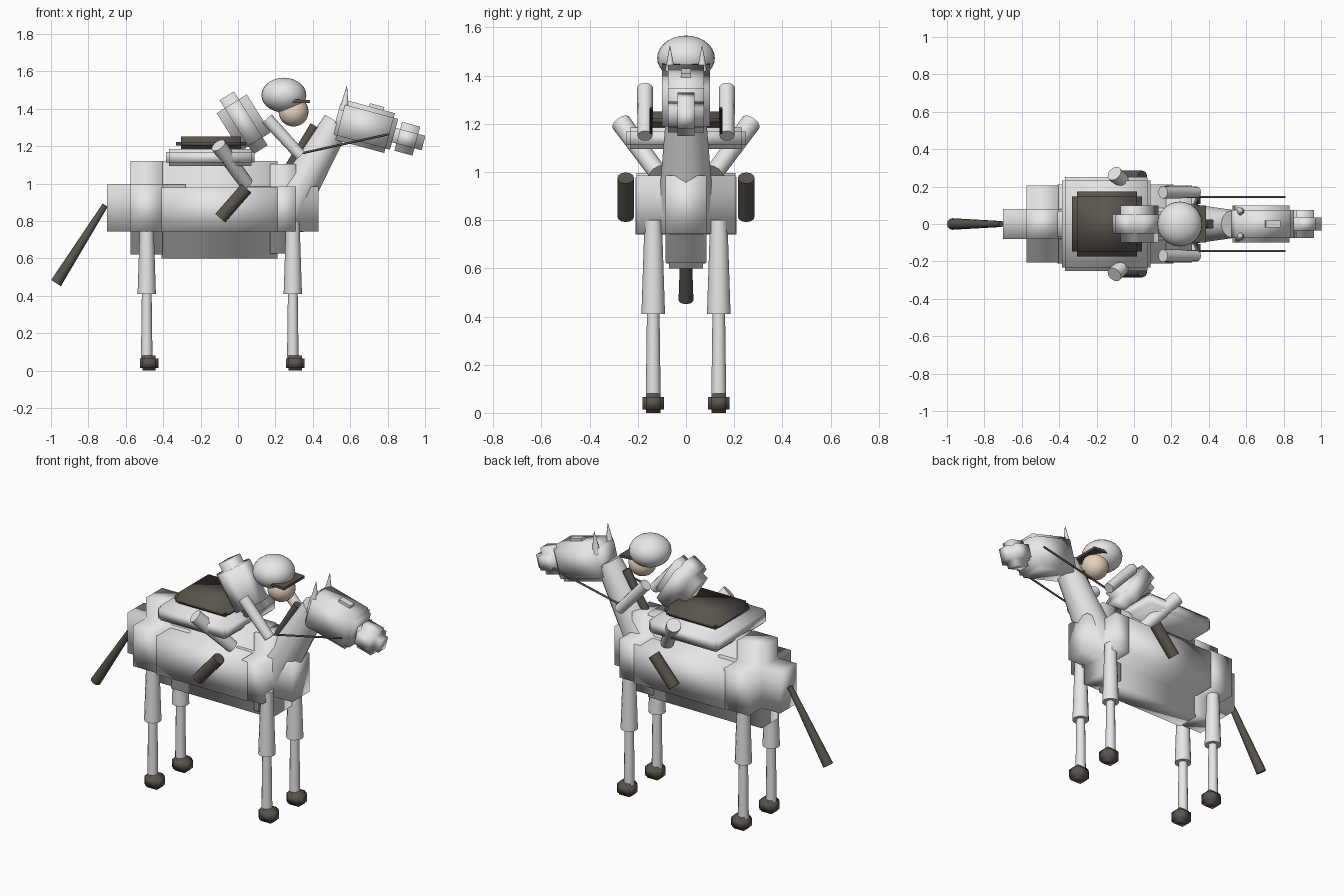
import bpy, bmesh, math
from mathutils import Vector, Matrix

old = bpy.data.objects.get("Cube")
if old:
    bpy.data.objects.remove(old, do_unlink=True)


def material(name, rgb):
    m = bpy.data.materials.new(name)
    m.use_nodes = True
    m.diffuse_color = (*rgb, 1)
    m.node_tree.nodes["Principled BSDF"].inputs["Base Color"].default_value = (*rgb, 1)
    return m


WHITE = material("pale grey", (0.8, 0.8, 0.8))
DARK = material("dark brown grey", (0.10, 0.09, 0.075))
SKIN = material("skin", (0.8, 0.66, 0.53))


def finish(name, bm, mat, smooth=True):
    bmesh.ops.recalc_face_normals(bm, faces=bm.faces)
    mesh = bpy.data.meshes.new(name)
    bm.to_mesh(mesh)
    bm.free()
    for p in mesh.polygons:
        p.use_smooth = smooth
    mesh.materials.append(mat)
    ob = bpy.data.objects.new(name, mesh)
    bpy.context.collection.objects.link(ob)
    return ob


def padded_block(name, loc, size, r, mat, tilt=0):
    """Core box whose six sides are each pushed outward by r."""
    bm = bmesh.new()
    bmesh.ops.create_cube(bm, size=1)
    bmesh.ops.scale(bm, vec=[s - 2 * r for s in size], verts=bm.verts)
    bm.normal_update()
    sides = [(f, f.normal.copy()) for f in bm.faces]
    normals = [n for _, n in sides]
    out = bmesh.ops.extrude_discrete_faces(bm, faces=[f for f, _ in sides])
    for f in out["faces"]:
        n = max(normals, key=lambda d: d.dot(f.calc_center_median()) /
                (0.5 * sum(abs(d[i]) * (size[i] - 2 * r) for i in range(3))))
        bmesh.ops.translate(bm, vec=n * r, verts=f.verts)
    bmesh.ops.remove_doubles(bm, verts=bm.verts, dist=1e-5)
    ob = finish(name, bm, mat)
    ob.location = loc
    ob.rotation_euler.y = math.radians(tilt)
    return ob


def rod(name, a, b, r1, r2, mat, sides=12):
    """Tapered cylinder between two points with crisp ends."""
    a, b = Vector(a), Vector(b)
    axis = b - a
    bm = bmesh.new()
    bmesh.ops.create_cone(bm, cap_ends=True, segments=sides, radius1=r1,
                          radius2=r2, depth=axis.length)
    turn = axis.to_track_quat('Z', 'Y').to_matrix().to_4x4()
    bmesh.ops.transform(bm, matrix=Matrix.Translation((a + b) / 2) @ turn, verts=bm.verts)
    for e in bm.edges:
        if any(len(f.verts) > 4 for f in e.link_faces):
            e.smooth = False
    return finish(name, bm, mat)


def ball(name, loc, radii, mat):
    bm = bmesh.new()
    bmesh.ops.create_uvsphere(bm, u_segments=24, v_segments=14, radius=1)
    bmesh.ops.scale(bm, vec=radii, verts=bm.verts)
    ob = finish(name, bm, mat)
    ob.location = loc
    return ob


def box(name, loc, size, mat, tilt=0):
    bm = bmesh.new()
    bmesh.ops.create_cube(bm, size=1)
    bmesh.ops.scale(bm, vec=size, verts=bm.verts)
    ob = finish(name, bm, mat, smooth=False)
    ob.location = loc
    ob.rotation_euler.y = math.radians(tilt)
    return ob


# Horse body
padded_block("barrel", (-0.10, 0, 0.86), (0.90, 0.42, 0.52), 0.14, WHITE)
padded_block("hindquarters", (-0.49, 0, 0.87), (0.42, 0.41, 0.50), 0.125, WHITE)
padded_block("chest", (0.24, 0, 0.865), (0.38, 0.41, 0.48), 0.12, WHITE)

# Neck, mane and tail
rod("neck", (0.25, 0, 0.85), (0.53, 0, 1.33), 0.115, 0.075, WHITE)
rod("mane", (0.41, 0, 1.31), (0.27, 0, 1.08), 0.025, 0.025, DARK)
rod("tail", (-0.71, 0, 0.885), (-0.973, 0, 0.468), 0.016, 0.031, DARK)

# Head
padded_block("head", (0.68, 0, 1.305), (0.32, 0.20, 0.22), 0.025, WHITE, 15)
padded_block("muzzle", (0.905, 0, 1.24), (0.18, 0.15, 0.16), 0.04, WHITE, 15)
box("blaze", (0.74, 0, 1.405), (0.08, 0.04, 0.03), WHITE, 15)

# Saddle cloth and saddle
padded_block("saddle_cloth", (-0.148, 0, 1.14), (0.475, 0.50, 0.09), 0.017, WHITE)
padded_block("saddle", (-0.145, 0, 1.213), (0.375, 0.35, 0.075), 0.027, DARK)

# Rider
padded_block("rider_torso", (0.03, 0, 1.325), (0.19, 0.20, 0.34), 0.05, WHITE, -32)
ball("rider_face", (0.297, 0, 1.385), (0.08, 0.08, 0.08), SKIN)
ball("helmet", (0.245, 0, 1.473), (0.12, 0.12, 0.093), WHITE)
box("helmet_brim", (0.338, 0, 1.44), (0.095, 0.20, 0.016), DARK, 3)

# Mirrored parts
for side, s in (("left", 1), ("right", -1)):
    for end, x in (("front", 0.293), ("hind", -0.488)):
        y = 0.136 * s
        rod(f"{end}_{side}_upper_leg", (x, y, 0.41), (x, y, 0.80), 0.049, 0.036, WHITE)
        rod(f"{end}_{side}_lower_leg", (x, y, 0.05), (x, y, 0.43), 0.031, 0.026, WHITE)
        padded_block(f"{end}_{side}_hoof", (x + 0.013, y, 0.04), (0.10, 0.09, 0.08), 0.015, DARK)
    rod(f"{side}_ear", (0.567, 0.066 * s, 1.39), (0.582, 0.067 * s, 1.525), 0.026, 0.001, WHITE)
    rod(f"{side}_rein", (0.345, 0.145 * s, 1.163), (0.81, 0.145 * s, 1.265), 0.006, 0.006, DARK, 8)
    rod(f"{side}_arm", (0.155, 0.17 * s, 1.347), (0.335, 0.17 * s, 1.15), 0.034, 0.031, WHITE)
    rod(f"{side}_thigh", (-0.105, 0.27 * s, 1.205), (0.045, 0.12 * s, 1.0), 0.042, 0.038, WHITE)
    rod(f"{side}_boot", (-0.095, 0.25 * s, 0.815), (0.045, 0.25 * s, 0.975), 0.035, 0.035, DARK)
